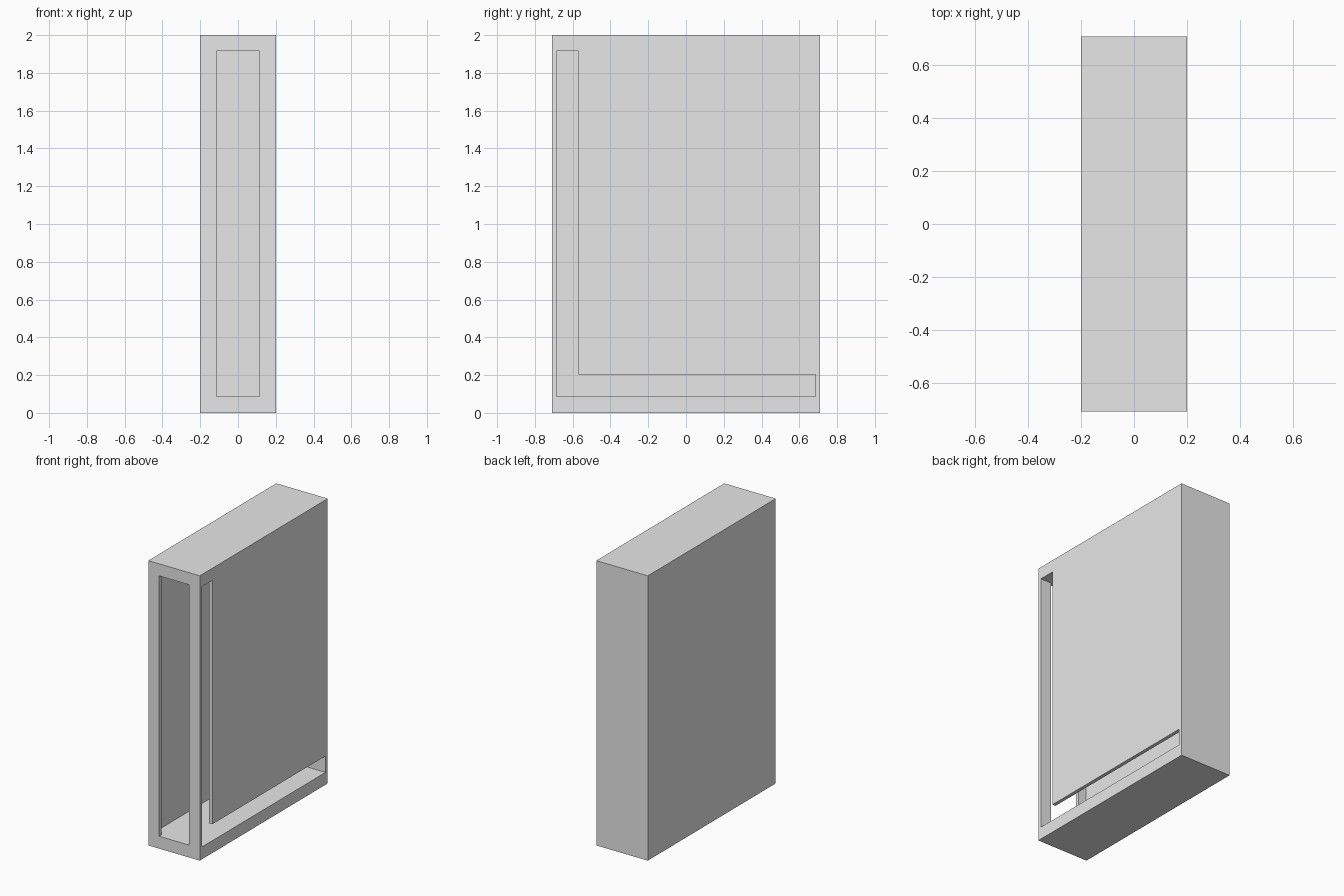
import bpy

old = bpy.data.objects.get("Cube")
if old:
    bpy.data.objects.remove(old, do_unlink=True)

W, D, H = 0.40, 1.42, 2.0     # outer size
WALL = 0.025                  # thin side, front and back walls
LOW, HIGH = 0.087, 1.915      # floor and ceiling of the hollow
IN_X, IN_Y = W / 2 - WALL, D / 2 - WALL

grey = bpy.data.materials.new("light_grey")
grey.use_nodes = True
grey.diffuse_color = (0.8, 0.8, 0.8, 1)
grey.node_tree.nodes["Principled BSDF"].inputs["Base Color"].default_value = (0.8, 0.8, 0.8, 1)


def extrude(name, outline, place, start, end):
    """Prism from a 2D outline; place(u, v, t) gives the 3D point."""
    n = len(outline)
    verts = [place(u, v, t) for t in (start, end) for u, v in outline]
    faces = [tuple(range(n))[::-1], tuple(range(n, 2 * n))]
    faces += [(i, (i + 1) % n, (i + 1) % n + n, i + n) for i in range(n)]
    mesh = bpy.data.meshes.new(name)
    mesh.from_pydata(verts, [], faces)
    mesh.materials.append(grey)
    obj = bpy.data.objects.new(name, mesh)
    bpy.context.collection.objects.link(obj)
    return obj


def rect(u, low, high):
    return [(-u, low), (u, low), (u, high), (-u, high)]


def along_x(u, v, t):
    return (t, u, v)


# Outer block
case = extrude("case", rect(D / 2, 0, H), along_x, -W / 2, W / 2)

# Hollow inside
hollow = extrude("hollow_cutter", rect(IN_Y, LOW, HIGH), along_x, -IN_X, IN_X)

# Tall window in the front wall
window = extrude("front_window_cutter", rect(0.115, LOW, HIGH),
                 lambda u, v, t: (-u, t, v), -D / 2 - 0.1, -IN_Y + 0.1)

# L-shaped slot in the +x wall
slot_outline = [(-IN_Y, LOW), (IN_Y, LOW), (IN_Y, 0.202),
                (-0.57, 0.202), (-0.57, HIGH), (-IN_Y, HIGH)]
slot = extrude("side_slot_cutter", slot_outline, along_x, IN_X - 0.1, W / 2 + 0.1)

for cutter in (hollow, window, slot):
    cut = case.modifiers.new(cutter.name, 'BOOLEAN')
    cut.operation = 'DIFFERENCE'
    cut.solver = 'EXACT'
    cut.object = cutter
    cutter.hide_render = True

# Bake the cuts and drop the cutters
bpy.context.view_layer.update()
baked = bpy.data.meshes.new_from_object(
    case.evaluated_get(bpy.context.evaluated_depsgraph_get()))
case.modifiers.clear()
case.data = baked
for cutter in (hollow, window, slot):
    bpy.data.objects.remove(cutter, do_unlink=True)
